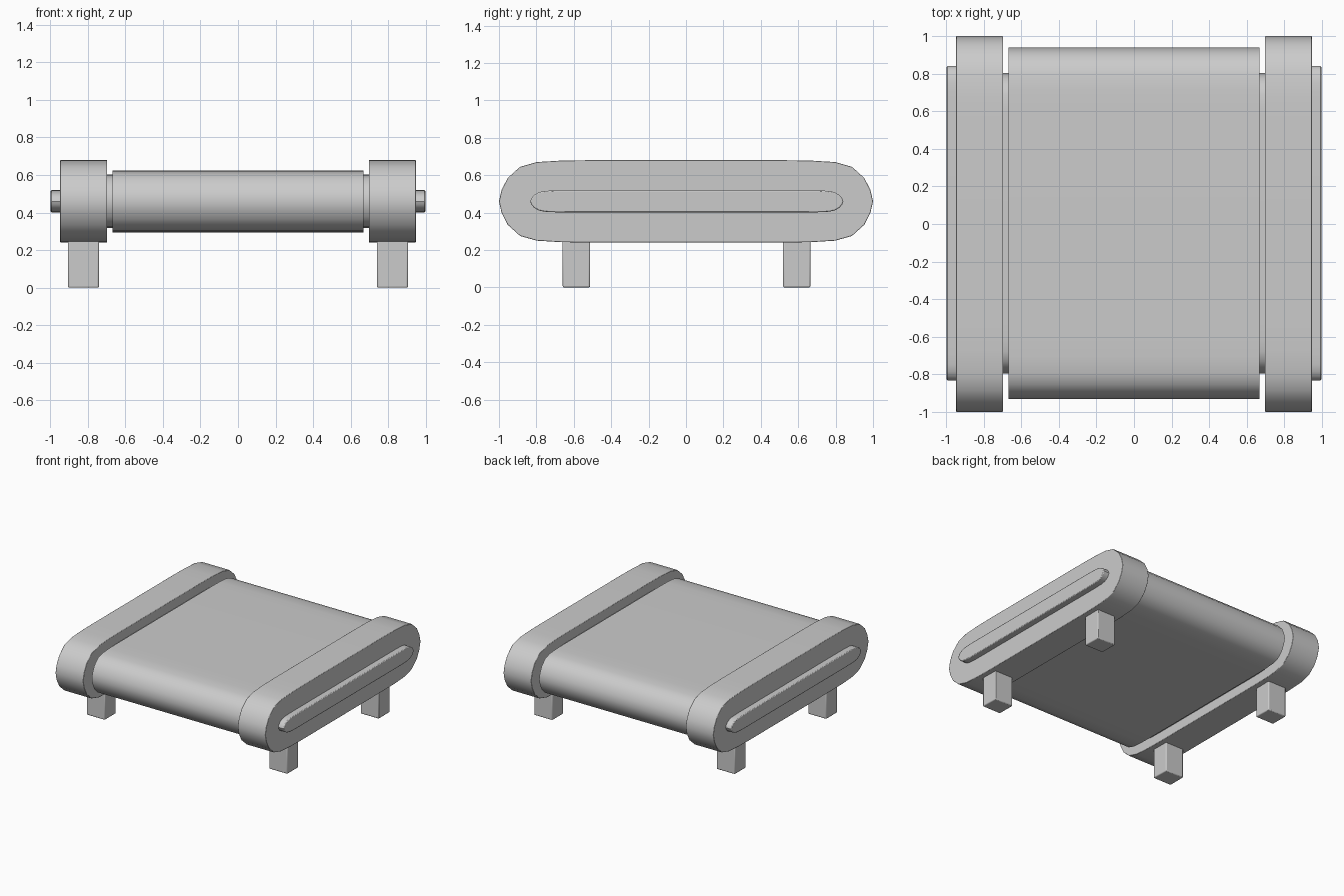
import bpy, bmesh, math

if "Cube" in bpy.data.objects:
    bpy.data.objects.remove(bpy.data.objects["Cube"])

# Quarter of the rounded end: (fraction along the end, fraction of half height)
END = [(0, 1), (0.3, 0.99), (0.57, 0.955), (0.76, 0.84), (0.9, 0.57), (0.97, 0.28), (1, 0)]
ZC = 0.46


def finish(bm, name, bevel=0.0, segments=2):
    bmesh.ops.recalc_face_normals(bm, faces=bm.faces)
    mesh = bpy.data.meshes.new(name)
    bm.to_mesh(mesh)
    bm.free()
    ob = bpy.data.objects.new(name, mesh)
    bpy.context.collection.objects.link(ob)
    bpy.ops.object.select_all(action='DESELECT')
    ob.select_set(True)
    bpy.context.view_layer.objects.active = ob
    bpy.ops.object.shade_smooth_by_angle(angle=math.radians(35))
    if bevel:
        mod = ob.modifiers.new("Bevel", 'BEVEL')
        mod.width = bevel
        mod.segments = segments
        mod.limit_method = 'ANGLE'
        mod.angle_limit = math.radians(60)
    return ob


def slab(name, x0, x1, half_len, half_h, end, bevel=0.0, yc=0.0):
    """Rounded-end profile in the YZ plane, extruded along X."""
    flat = half_len - end
    q = [(flat + t * end, s * half_h) for t, s in END]
    right = q + [(y, -z) for y, z in reversed(q[:-1])]
    outline = right + [(-y, -z) for y, z in right]
    bm = bmesh.new()
    face = bm.faces.new([bm.verts.new((x0, yc + y, ZC + z)) for y, z in outline])
    ext = bmesh.ops.extrude_face_region(bm, geom=[face])
    moved = [g for g in ext["geom"] if isinstance(g, bmesh.types.BMVert)]
    bmesh.ops.translate(bm, verts=moved, vec=(x1 - x0, 0, 0))
    return finish(bm, name, bevel)


def box(name, centre, size, bevel):
    bm = bmesh.new()
    bmesh.ops.create_cube(bm, size=1)
    bmesh.ops.scale(bm, vec=size, verts=bm.verts)
    bmesh.ops.translate(bm, vec=centre, verts=bm.verts)
    return finish(bm, name, bevel)


# Central cushion
slab("centre_cushion", -0.667, 0.667, 0.935, 0.165, 0.32, yc=0.004)

for side, s in (("left", -1), ("right", 1)):
    # Thick side rail, recessed neck and outer trim strip
    slab(side + "_rail", s * 0.697, s * 0.947, 1.0, 0.22, 0.47, 0.003)
    slab(side + "_neck", s * 0.65, s * 0.71, 0.8, 0.143, 0.27, yc=0.004)
    slab(side + "_trim", s * 0.93, s * 0.998, 0.837, 0.059, 0.2, 0.006, yc=0.004)
    # Square legs
    for end, e in (("front", -1), ("back", 1)):
        box(f"{end}_{side}_leg", (s * 0.823, e * 0.589 + 0.003, 0.135),
            (0.165, 0.146, 0.27), 0.007)
